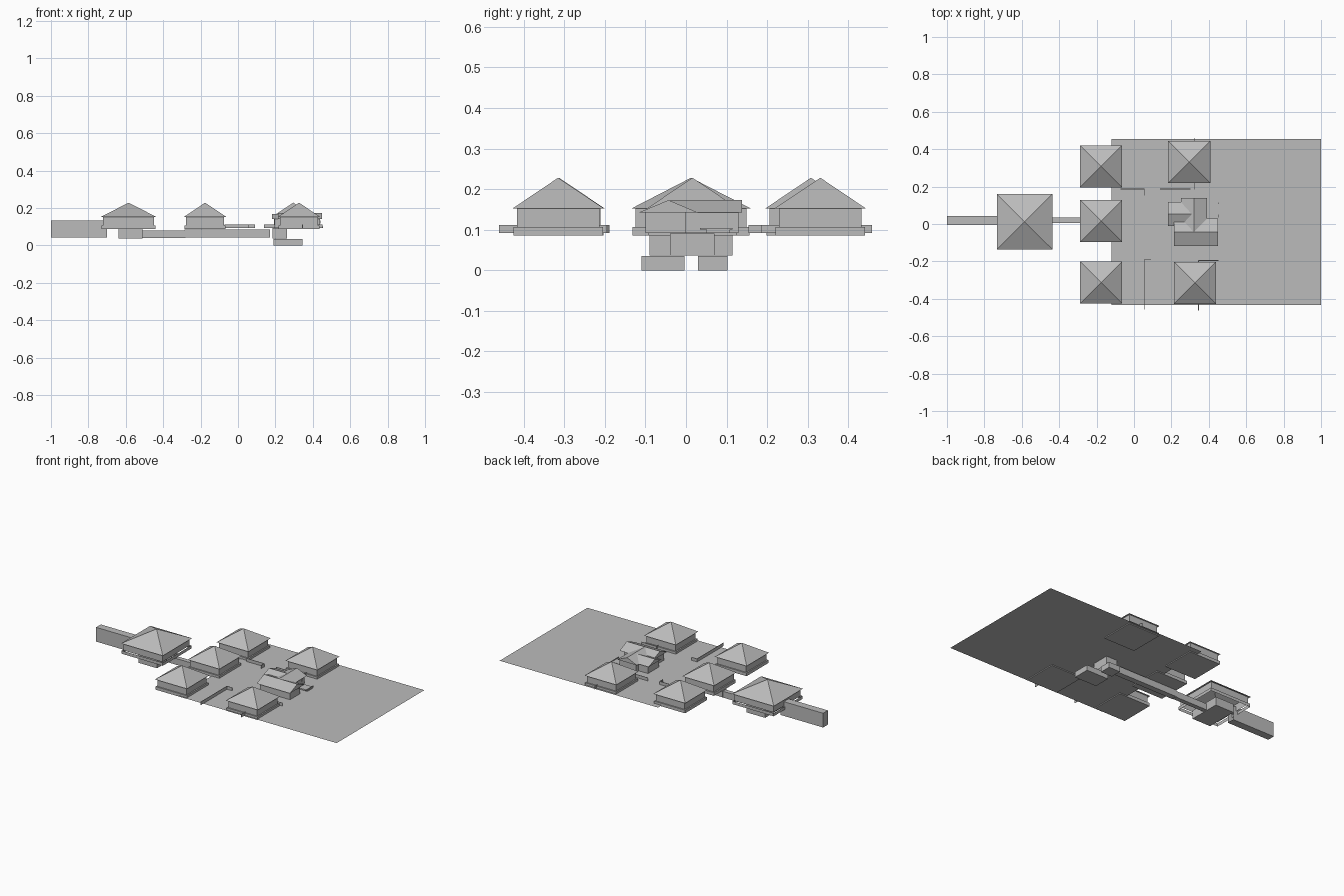
import bpy, bmesh

if "Cube" in bpy.data.objects:
    bpy.data.objects.remove(bpy.data.objects["Cube"])

grey = bpy.data.materials.new("plain grey")
grey.diffuse_color = (0.5, 0.5, 0.5, 1)
grey.use_nodes = True
grey.node_tree.nodes["Principled BSDF"].inputs["Base Color"].default_value = grey.diffuse_color


def mesh(name, verts, faces):
    me = bpy.data.meshes.new(name)
    me.from_pydata(verts, [], faces)
    bm = bmesh.new()
    bm.from_mesh(me)
    bmesh.ops.recalc_face_normals(bm, faces=bm.faces)
    bm.to_mesh(me)
    bm.free()
    me.materials.append(grey)
    ob = bpy.data.objects.new(name, me)
    bpy.context.collection.objects.link(ob)
    return ob


def box(name, x0, x1, y0, y1, z0, z1, skip=()):
    # skip: any of bottom, top, left, right, front, back
    v = [(x, y, z) for z in (z0, z1) for x, y in ((x0, y0), (x1, y0), (x1, y1), (x0, y1))]
    f = dict(bottom=(0, 3, 2, 1), top=(4, 5, 6, 7), front=(0, 1, 5, 4),
             right=(1, 2, 6, 5), back=(2, 3, 7, 6), left=(3, 0, 4, 7))
    return mesh(name, v, [f[k] for k in f if k not in skip])


def flat(name, x0, x1, y0, y1, z):
    return mesh(name, [(x0, y0, z), (x1, y0, z), (x1, y1, z), (x0, y1, z)], [(0, 1, 2, 3)])


def gable(name, x0, x1, y0, y1, z0, z1, along, ridge=None):
    # two slopes and two triangular ends
    if along == 'x':
        m = (y0 + y1) / 2 if ridge is None else ridge
        v = [(x0, y0, z0), (x0, y1, z0), (x0, m, z1), (x1, y0, z0), (x1, y1, z0), (x1, m, z1)]
    else:
        m = (x0 + x1) / 2 if ridge is None else ridge
        v = [(x0, y0, z0), (x1, y0, z0), (m, y0, z1), (x0, y1, z0), (x1, y1, z0), (m, y1, z1)]
    return mesh(name, v, [(0, 1, 2), (3, 5, 4), (0, 2, 5, 3), (1, 4, 5, 2), (0, 3, 4, 1)])


def pavilion(name, x0, x1, y0, y1, hollow=False):
    ends = ("bottom", "top")
    # plinth, walls and hipped roof
    box(name + "_plinth", x0 + .003, x1 - .003, y0 + .003, y1 - .003, .086, .106,
        ends if hollow else ())
    i = .011
    box(name + "_walls", x0 + i, x1 - i, y0 + i, y1 - i, .106, .152, ends)
    cx, cy = (x0 + x1) / 2, (y0 + y1) / 2
    v = [(x0, y0, .152), (x1, y0, .152), (x1, y1, .152), (x0, y1, .152), (cx, cy, .228)]
    faces = [(0, 1, 4), (1, 2, 4), (2, 3, 4), (3, 0, 4)]
    mesh(name + "_roof", v, faces + ([] if hollow else [(3, 2, 1, 0)]))


# ground strips, split at two narrow bands
edges = [-.12, .59, .598, .76, .768, 1.0]
for k, (a, b) in enumerate(zip(edges, edges[1:])):
    flat(f"ground_{k}", a, b, -.432, .454, .092)

# hipped pavilions
pavilion("gatehouse", -.733, -.437, -.135, .16, True)
for n, (x0, y0) in enumerate([(-.289, .195), (-.289, -.097), (-.289, -.426),
                              (.182, .218), (.213, -.428)]):
    pavilion(f"pavilion_{n}", x0, x0 + .226, y0, y0 + .226)

# fences between the pavilions
for n, (a, b, c, d) in enumerate([(.055, .055, -.455, -.19), (.055, .09, -.19, -.19),
                                  (-.07, .055, .187, .187), (.055, .055, .155, .187),
                                  (.14, .30, .187, .187), (.325, .325, .187, .457),
                                  (.345, .345, -.46, -.195), (.345, .45, -.195, -.195)]):
    box(f"fence_{n}", a - .0015, b + .0015, c - .0015, d + .0015, .092, .112)

# central cottage: main block with two wings
box("cottage_main_walls", .225, .438, -.10, 0, .092, .145, ("top", "bottom"))
gable("cottage_main_roof", .214, .449, -.117, .03, .142, .173, 'x', -.043)
box("cottage_back_wing_walls", .262, .379, 0, .13, .092, .145, ("top", "bottom"))
gable("cottage_back_wing_roof", .25, .391, -.04, .138, .142, .173, 'y')
box("cottage_side_wing_walls", .195, .265, -.005, .105, .092, .145, ("top", "bottom"))
gable("cottage_side_wing_roof", .182, .32, -.012, .118, .142, .168, 'x')
# cottage windows and porch step
for n, (x, y) in enumerate([(.438, -.02), (.379, .012), (.379, .04), (.379, .107)]):
    box(f"window_{n}", x, x + .003, y - .007, y + .007, .118, .134)
box("porch_step", .379, .455, .05, .108, .092, .1)
box("porch_rail", .45, .453, .035, .115, .1, .104)

# entrance passage on the left
box("entrance_passage", -1, -.70, -.005, .043, .043, .134, ("right",))
# room below the gatehouse, open at the top
box("gatehouse_cellar", -.64, -.51, -.09, .115, .036, .09, ("top",))
# long underground passage
box("passage_link", -.51, -.28, .006, .034, .04, .08)
box("passage_main", -.285, .17, .0, .036, .042, .084)
# central stairwell and lower rooms
box("stairwell", .185, .262, -.04, .07, .036, .09, ("bottom", "top"))
box("lower_room_front", .19, .345, -.11, -.004, 0, .035, ("top",))
box("lower_room_back", .19, .27, .03, .102, 0, .035, ("top",))
